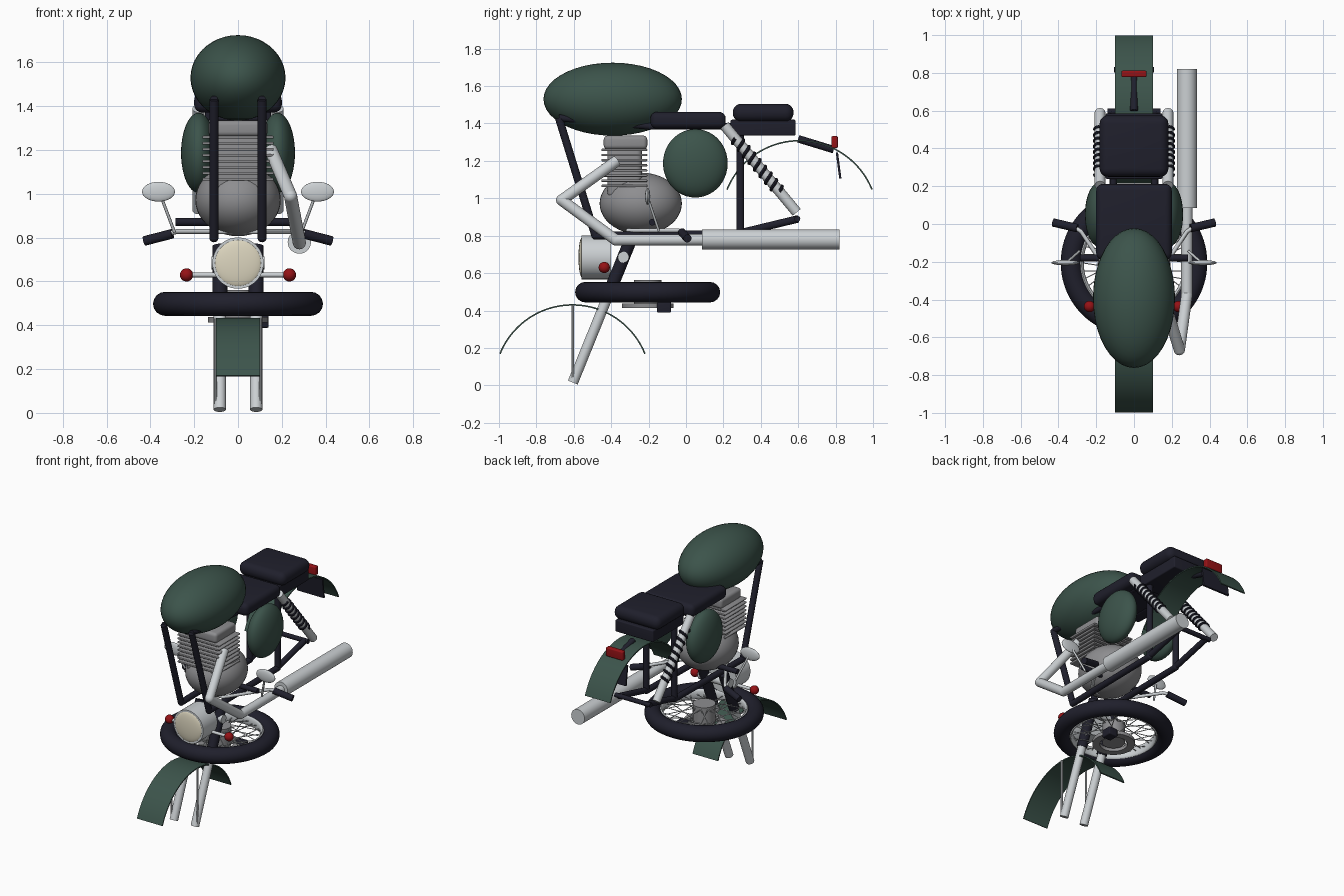
import bpy, bmesh, math
from mathutils import Vector, Matrix

if "Cube" in bpy.data.objects:
    bpy.data.objects.remove(bpy.data.objects["Cube"])

def mat(name, c):
    m = bpy.data.materials.new(name)
    m.diffuse_color = (*c, 1)
    m.use_nodes = True
    m.node_tree.nodes["Principled BSDF"].inputs["Base Color"].default_value = m.diffuse_color
    return m

GREEN = mat("dark green paint", (0.045, 0.088, 0.07))
BLACK = mat("blue black", (0.014, 0.014, 0.025))
CHROME = mat("light chrome", (0.6, 0.63, 0.65))
GREY = mat("engine grey", (0.27, 0.27, 0.28))
RED = mat("lamp red", (0.3, 0.006, 0.008))
CREAM = mat("lens cream", (0.72, 0.67, 0.52))

def finish(bm, name, m, angle=40):
    bmesh.ops.recalc_face_normals(bm, faces=bm.faces)
    me = bpy.data.meshes.new(name)
    bm.to_mesh(me)
    bm.free()
    me.materials.append(m)
    ob = bpy.data.objects.new(name, me)
    bpy.context.collection.objects.link(ob)
    bpy.ops.object.select_all(action='DESELECT')
    ob.select_set(True)
    bpy.context.view_layer.objects.active = ob
    bpy.ops.object.shade_smooth_by_angle(angle=math.radians(angle))
    return ob

def add_tube(bm, p, q, r, n=20):
    p, q = Vector(p), Vector(q)
    d = q - p
    M = Matrix.Translation((p + q) / 2) @ d.to_track_quat('Z', 'Y').to_matrix().to_4x4()
    bmesh.ops.create_cone(bm, cap_ends=True, segments=n, radius1=r, radius2=r, depth=d.length, matrix=M)

def add_ball(bm, c, s, u=20):
    bmesh.ops.create_uvsphere(bm, u_segments=u, v_segments=u // 2 + 2, radius=1,
                              matrix=Matrix.Translation(c) @ Matrix.Diagonal((*s, 1)))

def ellipsoid(name, c, s, m):
    bm = bmesh.new()
    add_ball(bm, c, s, 40)
    return finish(bm, name, m)

def path(name, pts, r, m, n=20):
    """Straight tubes with ball joints at the bends."""
    bm = bmesh.new()
    for a, b in zip(pts, pts[1:]):
        add_tube(bm, a, b, r, n)
    for c in pts[1:-1]:
        add_ball(bm, c, (r, r, r), n)
    return finish(bm, name, m)

def pair(name, pts, r, m, n=20):
    for s, side in ((-1, "left"), (1, "right")):
        path(side + "_" + name, [(s * x, y, z) for x, y, z in pts], r, m, n)

def box(name, lo, hi, m, bevel=0.0, rot=0.0):
    lo, hi = Vector(lo), Vector(hi)
    bm = bmesh.new()
    M = Matrix.Translation((lo + hi) / 2) @ Matrix.Rotation(rot, 4, 'X') @ Matrix.Diagonal((*(hi - lo), 1))
    bmesh.ops.create_cube(bm, size=1, matrix=M)
    if bevel:
        bmesh.ops.bevel(bm, geom=bm.edges[:], offset=bevel, segments=5, profile=0.5, affect='EDGES')
    return finish(bm, name, m)

def lathe(name, prof, c, m, n=64):
    """Closed (radius, height) profile spun about a vertical axis."""
    bm = bmesh.new()
    rings = []
    for i in range(n):
        a = 2 * math.pi * i / n
        rings.append([bm.verts.new((c[0] + r * math.cos(a), c[1] + r * math.sin(a), c[2] + z)) for r, z in prof])
    k = len(prof)
    for i in range(n):
        A, B = rings[i], rings[(i + 1) % n]
        for j in range(k):
            bm.faces.new((A[j], B[j], B[(j + 1) % k], A[(j + 1) % k]))
    return finish(bm, name, m)

def circle(R, r, rz, n=16):
    return [(R + r * math.cos(2 * math.pi * i / n), rz * math.sin(2 * math.pi * i / n)) for i in range(n)]

def fender(name, cy, cz):
    bm = bmesh.new()
    prev = None
    for i in range(41):
        a = math.radians(22 + 136 * i / 40)
        row = [bm.verts.new((x, cy + r * math.cos(a), cz + r * math.sin(a)))
               for x, r in ((-0.1, 0.414), (0.1, 0.414), (0.1, 0.422), (-0.1, 0.422))]
        if prev:
            for j in range(4):
                bm.faces.new((prev[j], row[j], row[(j + 1) % 4], prev[(j + 1) % 4]))
        else:
            bm.faces.new(row)
        prev = row
    bm.faces.new(prev)
    finish(bm, name, GREEN)

# tank, side covers, fenders
ellipsoid("fuel_tank", (0, -0.392, 1.53), (0.217, 0.37, 0.195), GREEN)
for s, side in ((-1, "left"), (1, "right")):
    ellipsoid(side + "_side_cover", (s * 0.18, 0.05, 1.187), (0.08, 0.173, 0.183), GREEN)
fender("front_fender", -0.607, 0.012)
fender("rear_fender", 0.607, 0.89)
pair("fender_stay", [(0.103, -0.605, 0.02), (0.103, -0.605, 0.43)], 0.007, CHROME, 8)

# seats and tail box
box("front_seat", (-0.2, -0.19, 1.372), (0.2, 0.212, 1.462), BLACK, 0.035)
box("rear_seat", (-0.182, 0.25, 1.41), (0.182, 0.575, 1.505), BLACK, 0.044)
box("tail_box", (-0.15, 0.238, 1.335), (0.15, 0.586, 1.42), BLACK, 0.008)

# engine
ellipsoid("crankcase", (0, -0.242, 0.972), (0.195, 0.22, 0.165), GREY)
box("cylinder_barrel", (-0.125, -0.42, 1.0), (0.125, -0.235, 1.28), GREY, 0.03)
for i in range(8):
    z = 1.06 + i * 0.0275
    box(f"cooling_fin_{i + 1}", (-0.163, -0.453, z), (0.163, -0.207, z + 0.013), GREY, 0.005)
box("cylinder_head", (-0.135, -0.44, 1.262), (0.135, -0.207, 1.335), GREY, 0.022)

# frame
pair("frame_loop", [(0.11, -0.68, 1.43), (0.11, -0.485, 0.8), (0.11, 0.29, 0.81), (0.11, 0.29, 1.35)], 0.021, BLACK)
pair("top_rail", [(0.11, -0.68, 1.43), (0.11, -0.2, 1.385), (0.11, 0.29, 1.385)], 0.018, BLACK)
pair("swing_arm", [(0.11, 0.29, 0.815), (0.11, 0.6, 0.89)], 0.02, BLACK)
path("rear_axle", [(-0.14, 0.595, 0.89), (0.14, 0.595, 0.89)], 0.016, BLACK)
path("foot_pegs", [(-0.285, -0.18, 0.872), (0.285, -0.18, 0.872)], 0.018, BLACK)

# rear shocks with coil springs
top, bot = Vector((0.18, 0.205, 1.39)), Vector((0.18, 0.592, 0.925))
axis = (bot - top).normalized()
e1 = Vector((1, 0, 0))
e2 = axis.cross(e1)
pair("rear_shock", [top, bot], 0.028, CHROME, 24)
for s, side in ((-1, "left"), (1, "right")):
    turns, steps, ns = 8, 160, 8
    bm = bmesh.new()
    prev = None
    for i in range(steps + 1):
        t = i / steps
        a = 2 * math.pi * turns * t
        rad = e1 * math.cos(a) + e2 * math.sin(a)
        c = top.lerp(bot, 0.15 + 0.61 * t) + rad * 0.028
        ring = []
        for j in range(ns):
            b = 2 * math.pi * j / ns
            p = c + (rad * math.cos(b) + axis * math.sin(b)) * 0.0095
            ring.append(bm.verts.new((s * p.x, p.y, p.z)))
        if prev:
            for j in range(ns):
                bm.faces.new((prev[j], ring[j], ring[(j + 1) % ns], prev[(j + 1) % ns]))
        else:
            bm.faces.new(ring)
        prev = ring
    bm.faces.new(prev)
    finish(bm, side + "_shock_spring", BLACK)

# exhaust
path("exhaust_pipe", [(0.15, -0.37, 1.2), (0.24, -0.665, 0.99), (0.28, -0.375, 0.777), (0.28, 0.1, 0.778)], 0.03, CHROME, 28)
path("muffler", [(0.28, 0.085, 0.78), (0.28, 0.82, 0.78)], 0.053, CHROME, 40)

# fork
def fork(z):
    return (0.083, -0.605 + 0.405 * (z - 0.015), z)
pair("fork_slider", [fork(0.015), fork(0.55)], 0.028, CHROME, 24)
pair("fork_upper", [fork(0.46), fork(0.76)], 0.034, BLACK, 24)
path("fork_bolt", [(-0.122, -0.335, 0.685), (0.122, -0.335, 0.685)], 0.03, CHROME, 24)

# wheel lying flat
WC = (0, -0.205, 0.498)
lathe("tyre", circle(0.332, 0.056, 0.055), WC, BLACK, 80)
lathe("rim", circle(0.278, 0.012, 0.035), WC, CHROME, 80)
path("wheel_hub", [(0, -0.205, 0.425), (0, -0.205, 0.562)], 0.074, GREY, 32)
bm = bmesh.new()
for i in range(40):
    a = 2 * math.pi * i / 40
    b = a + (0.5 if i % 4 < 2 else -0.5)
    dz = 0.05 if i % 2 else -0.05
    add_tube(bm, (0.07 * math.cos(b), WC[1] + 0.07 * math.sin(b), WC[2] + dz),
             (0.278 * math.cos(a), WC[1] + 0.278 * math.sin(a), WC[2]), 0.003, 6)
finish(bm, "spokes", CHROME)
lathe("brake_disc", [(0.09, -0.012), (0.138, -0.012), (0.138, 0.012), (0.09, 0.012)], (0, -0.205, 0.425), GREY)
box("brake_caliper", (0.07, -0.155, 0.388), (0.14, -0.08, 0.445), BLACK, 0.008)

# headlight and front signals
path("headlight_shell", [(0, -0.56, 0.684), (0, -0.4, 0.684)], 0.117, CHROME, 48)
ellipsoid("headlight_lens", (0, -0.555, 0.684), (0.108, 0.02, 0.108), CREAM)
pair("signal_stalk", [(0.0, -0.437, 0.63), (0.22, -0.437, 0.63)], 0.011, CHROME, 12)
for s, side in ((-1, "left"), (1, "right")):
    ellipsoid(side + "_front_signal", (s * 0.235, -0.437, 0.63), (0.03, 0.03, 0.03), RED)
    # mirror heads
    ellipsoid(side + "_mirror", (s * 0.363, -0.205, 1.01), (0.075, 0.014, 0.045), CHROME)

# handlebar, grips, mirror stems
path("handlebar", [(-0.31, -0.02, 0.82), (-0.28, -0.04, 0.828), (-0.1, -0.31, 0.828), (0.1, -0.31, 0.828),
                   (0.28, -0.04, 0.828), (0.31, -0.02, 0.82)], 0.011, CHROME, 12)
pair("grip", [(0.3, -0.022, 0.818), (0.428, 0.008, 0.785)], 0.022, BLACK)
pair("mirror_stem", [(0.29, -0.145, 0.825), (0.352, -0.2, 0.99)], 0.007, CHROME, 10)

# tail light and plate
path("tail_bracket", [(0, 0.6, 1.318), (0, 0.79, 1.26)], 0.02, BLACK)
box("tail_light", (-0.067, 0.777, 1.268), (0.067, 0.812, 1.332), RED, 0.008)
box("rear_plate", (-0.105, 0.81, 1.105), (0.105, 0.822, 1.245), BLACK, 0, 0.13)
